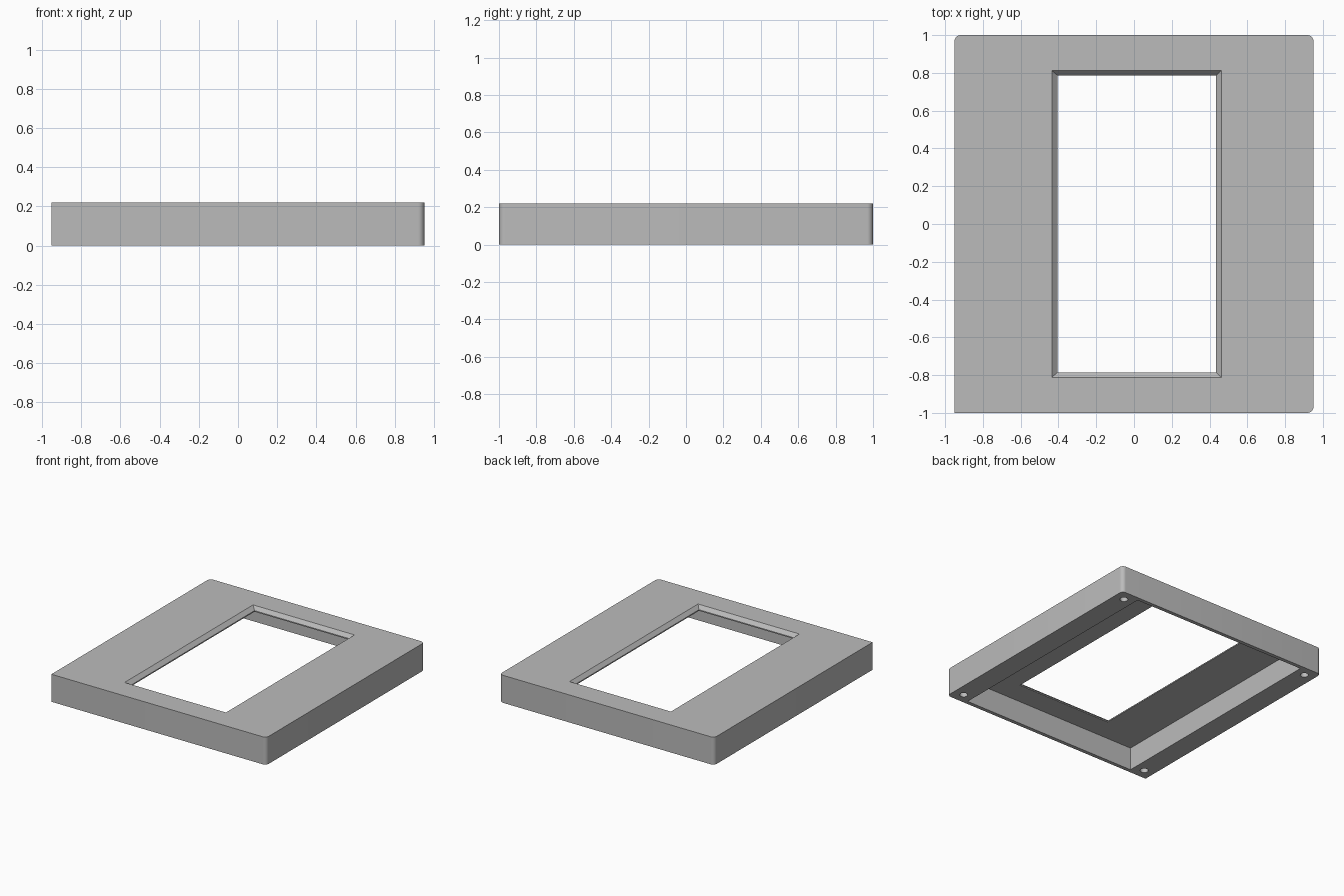
import bpy, bmesh, math

if "Cube" in bpy.data.objects:
    bpy.data.objects.remove(bpy.data.objects["Cube"])

grey = bpy.data.materials.new("plain grey")
grey.diffuse_color = (0.5, 0.5, 0.5, 1)
grey.use_nodes = True
grey.node_tree.nodes["Principled BSDF"].inputs["Base Color"].default_value = grey.diffuse_color


def make_object(name, bm):
    bmesh.ops.recalc_face_normals(bm, faces=bm.faces)
    mesh = bpy.data.meshes.new(name)
    bm.to_mesh(mesh)
    bm.free()
    mesh.materials.append(grey)
    obj = bpy.data.objects.new(name, mesh)
    bpy.context.collection.objects.link(obj)
    return obj


def loft(name, sections):
    """Solid through stacked rectangles (x0, x1, y0, y1, z)."""
    bm = bmesh.new()
    rings = [[bm.verts.new(p) for p in ((x0, y0, z), (x1, y0, z), (x1, y1, z), (x0, y1, z))]
             for x0, x1, y0, y1, z in sections]
    bm.faces.new(rings[0])
    bm.faces.new(rings[-1])
    for a, b in zip(rings, rings[1:]):
        for i in range(4):
            j = (i + 1) % 4
            bm.faces.new((a[i], a[j], b[j], b[i]))
    return make_object(name, bm)


# Outer body, three of the four vertical corners rounded
HEIGHT = 0.22
cover = loft("cover_frame", [(-0.95, 0.95, -1, 1, 0), (-0.95, 0.95, -1, 1, HEIGHT)])
bm = bmesh.new()
bm.from_mesh(cover.data)
corners = [e for e in bm.edges
           if abs(e.verts[0].co.z - e.verts[1].co.z) > 0.1
           and (e.verts[0].co.x > 0 or e.verts[0].co.y > 0)]
bmesh.ops.bevel(bm, geom=corners, offset=0.032, segments=8, profile=0.5, affect='EDGES')
bm.to_mesh(cover.data)
bm.free()

# Hollow underside
cutters = [loft("pocket_cutter", [(-0.78, 0.78, -0.97, 0.97, -0.1),
                                  (-0.78, 0.78, -0.97, 0.97, 0.183)])]

# Window with a sloped rim, slightly off centre
cutters.append(loft("window_cutter", [
    (-0.405, 0.435, -0.785, 0.787, 0.1),
    (-0.405, 0.435, -0.785, 0.787, 0.192),
    (-0.435, 0.462, -0.812, 0.812, HEIGHT),
    (-0.435, 0.462, -0.812, 0.812, 0.3)]))

# Screw holes in the underside corners
for sx in (-1, 1):
    for sy in (-1, 1):
        bm = bmesh.new()
        bmesh.ops.create_cone(bm, cap_ends=True, segments=24, radius1=0.03, radius2=0.03, depth=0.3)
        bmesh.ops.translate(bm, verts=bm.verts, vec=(sx * 0.865, sy * 0.915, 0))
        cutters.append(make_object("screw_hole_cutter", bm))

bpy.context.view_layer.objects.active = cover
cover.select_set(True)
for cutter in cutters:
    mod = cover.modifiers.new("cut", 'BOOLEAN')
    mod.operation = 'DIFFERENCE'
    mod.solver = 'EXACT'
    mod.object = cutter
    bpy.ops.object.modifier_apply(modifier=mod.name)
for cutter in cutters:
    bpy.data.objects.remove(cutter)

bpy.ops.object.shade_smooth_by_angle(angle=math.radians(30))
